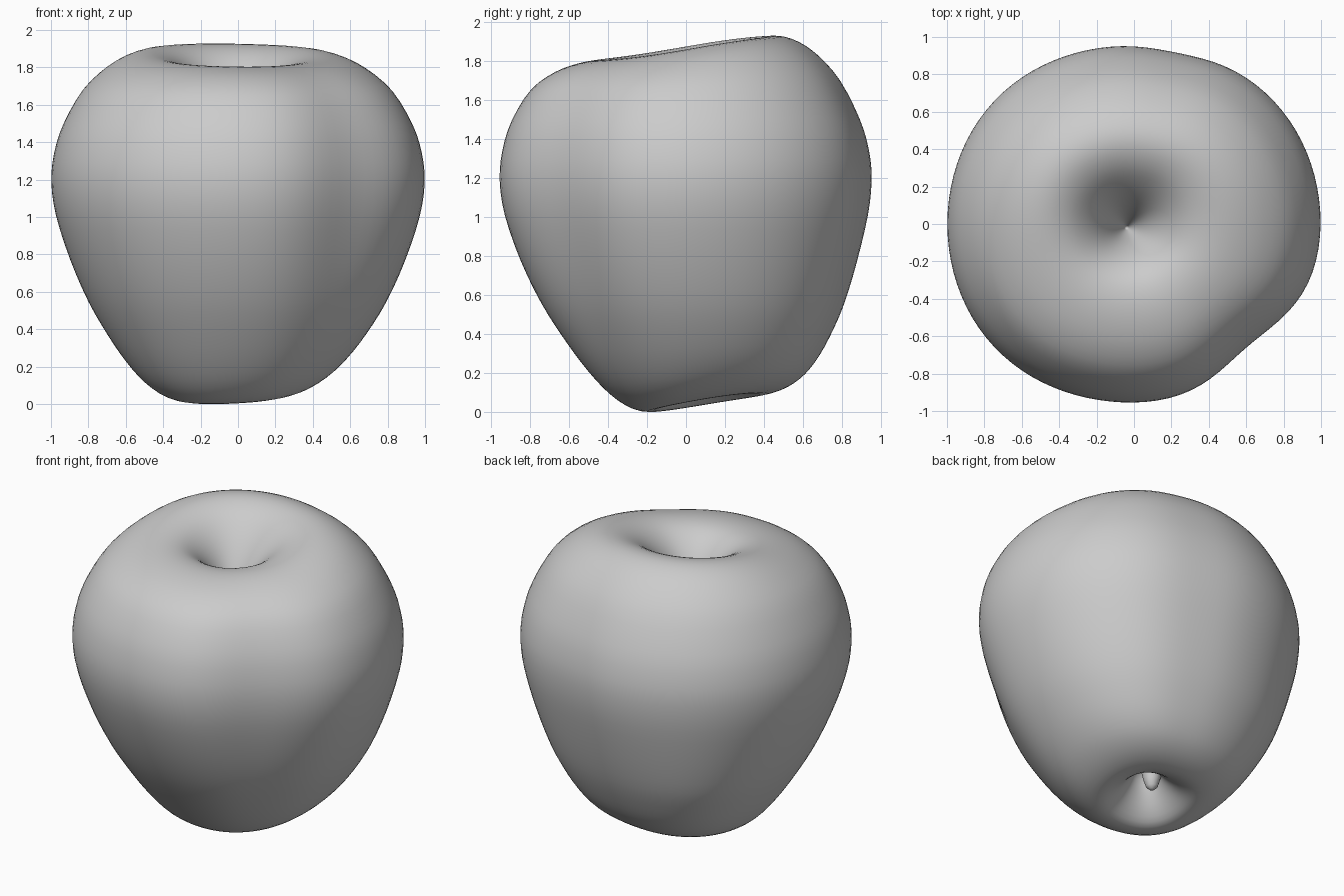
import bpy, bmesh
from math import sin, cos, pi, exp, tanh
from mathutils import Vector

cube = bpy.data.objects.get("Cube")
if cube:
    bpy.data.objects.remove(cube, do_unlink=True)

skin = bpy.data.materials.new("plain_grey")
skin.use_nodes = True
GREY = (0.6, 0.6, 0.6, 1)
skin.diffuse_color = GREY
skin.node_tree.nodes["Principled BSDF"].inputs["Base Color"].default_value = GREY

# Half profile (radius, height) from the stem hollow, round the side, to the base hollow
PROFILE = [(0, 1.36), (.04, 1.45), (.1, 1.58), (.17, 1.69), (.25, 1.775), (.34, 1.832),
           (.45, 1.857), (.57, 1.842), (.7, 1.782), (.83, 1.668), (.935, 1.49), (.985, 1.335),
           (1, 1.18), (.975, 1), (.9, .765), (.805, .545), (.7, .365), (.6, .225), (.5, .12),
           (.39, .05), (.28, .03), (.19, .08), (.11, .17), (.06, .25), (0, .29)]
SEGMENTS = 96
STEPS = 3


def smooth_curve(points):
    """Catmull-Rom curve through the profile points."""
    pts = [Vector(p) for p in points]
    pts = [2 * pts[0] - pts[1]] + pts + [2 * pts[-1] - pts[-2]]
    out = []
    for a, b, c, d in zip(pts, pts[1:], pts[2:], pts[3:]):
        for i in range(STEPS):
            t = i / STEPS
            out.append(b + (c - a) * t / 2 + (2 * a - 5 * b + 4 * c - d) * t**2 / 2
                       + (3 * b - a - 3 * c + d) * t**3 / 2)
    return out + [pts[-2]]


def bump(angle, center, width):
    """Smooth hill around one direction."""
    return exp(-((angle - center) / width) ** 2)


def place(r, z, angle):
    """Turn a profile point into the lopsided fruit shape."""
    low = (max(0, 1.2 - z) / 1.2) ** 2
    # Oval, slightly square outline with a flattened front left and a fuller back right
    outline = .985 + .021 * cos(2 * angle) * (1 - low) - (.008 + .012 * low) * cos(4 * angle)
    outline += .012 * low
    flats = .098 * bump(angle, 1.74 * pi, .37) * (1 - .6 * low) + .018 * bump(angle, .42 * pi, .25)
    bulge = .035 * bump(angle, .75 * pi, .5) * min(1, 3 * low)
    radius = r * (outline + (bulge - flats) * min(1, r))
    x = radius * cos(angle) - .04 * max(0, 1 - r) ** 2
    y = radius * sin(angle) + .125 * low - .02 * max(0, 1 - r) ** 2
    # Both ends lean up toward the back
    height = (z - 1) / .93
    lean = .13 * tanh(2 * y) - .025 * x if height > 0 else .07 * tanh(2 * y) + .04 * x
    return Vector((x, y, z + lean * abs(height) ** 5))


def finish(bm, name):
    bmesh.ops.recalc_face_normals(bm, faces=bm.faces)
    for f in bm.faces:
        f.smooth = True
    mesh = bpy.data.meshes.new(name)
    bm.to_mesh(mesh)
    bm.free()
    mesh.materials.append(skin)
    obj = bpy.data.objects.new(name, mesh)
    bpy.context.collection.objects.link(obj)


def loft(rings, bm, top, bottom):
    """Skin closed rings and close both ends to a point."""
    n = len(rings[0])
    for a, b in zip(rings, rings[1:]):
        for i in range(n):
            j = (i + 1) % n
            bm.faces.new((a[i], b[i], b[j], a[j]))
    for i in range(n):
        j = (i + 1) % n
        bm.faces.new((top, rings[0][i], rings[0][j]))
        bm.faces.new((bottom, rings[-1][j], rings[-1][i]))


# Fruit body
bm = bmesh.new()
curve = smooth_curve(PROFILE)
angles = [2 * pi * i / SEGMENTS for i in range(SEGMENTS)]
rings = [[bm.verts.new(place(p.x, p.y, a)) for a in angles] for p in curve[1:-1]]
top = bm.verts.new(place(0, curve[0].y, 0))
bottom = bm.verts.new(place(0, curve[-1].y, 0))
loft(rings, bm, top, bottom)
base = min(v.co.z for v in bm.verts)
bmesh.ops.translate(bm, verts=bm.verts, vec=(0, 0, -base))
finish(bm, "fruit_body")

# Small tapered nub hanging in the base hollow
bm = bmesh.new()
nub = [(.085, .32), (.065, .255), (.05, .19), (.035, .145), (.015, .127)]
center = Vector((-.06, .095, 0))
rings = [[bm.verts.new(center + Vector((r * cos(a), r * sin(a), z))) for a in angles[::6]]
         for r, z in nub]
loft(rings, bm, bm.verts.new(center + Vector((0, 0, .34))),
     bm.verts.new(center + Vector((0, 0, .123))))
finish(bm, "base_nub")
